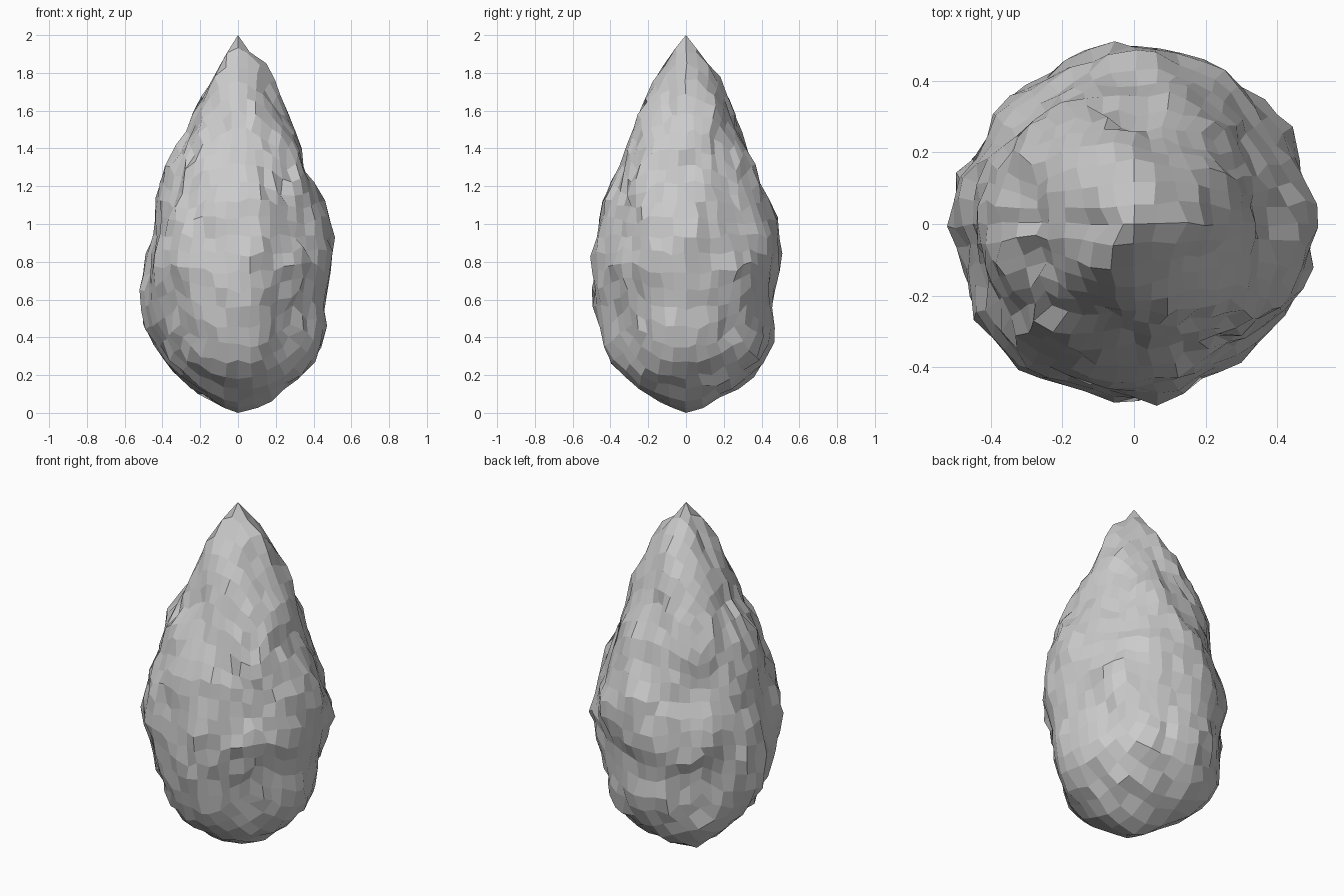
import bpy, bmesh, math, random
from mathutils import Vector, noise

if "Cube" in bpy.data.objects:
    bpy.data.objects.remove(bpy.data.objects["Cube"])

random.seed(4)

# Outline radius at each height, one profile per 45 degrees starting at +x
heights = [0, .03, .1, .2, .3, .45, .6, .8, .95, 1.1, 1.3, 1.45, 1.6, 1.8, 2]
profiles = [
    [0, .12, .22, .34, .43, .475, .48, .51, .51, .47, .36, .31, .26, .19, 0],
    [0, .11, .21, .33, .42, .43, .46, .52, .48, .41, .37, .32, .26, .16, 0],
    [0, .11, .22, .37, .45, .475, .465, .52, .50, .46, .39, .30, .275, .16, 0],
    [0, .12, .28, .40, .44, .46, .48, .52, .47, .42, .40, .34, .27, .14, 0],
    [0, .10, .21, .33, .42, .49, .52, .49, .455, .465, .39, .30, .25, .10, 0],
    [0, .10, .20, .32, .39, .43, .46, .52, .49, .44, .39, .32, .26, .17, 0],
    [0, .10, .20, .33, .42, .48, .52, .51, .47, .465, .35, .285, .26, .16, 0],
    [0, .11, .24, .37, .40, .42, .45, .51, .47, .44, .40, .35, .24, .14, 0],
]


def lookup(x, xs, ys):
    """Linear interpolation in a table."""
    for i in range(len(xs) - 1):
        if x <= xs[i + 1]:
            t = (x - xs[i]) / (xs[i + 1] - xs[i])
            return ys[i] + t * (ys[i + 1] - ys[i])
    return ys[-1]


def radius(z, angle):
    """Blend the outlines around the axis."""
    q = (angle / (math.pi / 4)) % 8
    i = int(q)
    t = q - i
    t = t * t * (3 - 2 * t)
    return (lookup(z, heights, profiles[i % 8]) * (1 - t)
            + lookup(z, heights, profiles[(i + 1) % 8]) * t)


# Length along the average outline, so the faces keep an even size
mean = [sum(p[i] for p in profiles) / 8 for i in range(len(heights))]
length = [0]
for i in range(1, len(heights)):
    length.append(length[-1] + math.hypot(heights[i] - heights[i - 1], mean[i] - mean[i - 1]))

# Foliage: a gridded cube rounded into the teardrop, with raised leafy clumps
bm = bmesh.new()
bmesh.ops.create_cube(bm, size=2)
bmesh.ops.subdivide_edges(bm, edges=bm.edges[:], cuts=11, use_grid_fill=True)
for v in bm.verts:
    d = Vector([math.tan(c * math.pi / 4) for c in v.co]).normalized()
    s = 1 - math.acos(max(-1, min(1, d.z))) / math.pi
    z = lookup(s * length[-1], length, heights)
    if math.hypot(d.x, d.y) < 1e-4:
        v.co = (0, 0, z)
        continue
    angle = math.atan2(d.y, d.x)
    base = radius(z, angle)
    p = Vector((math.cos(angle) * base, math.sin(angle) * base, z * 0.6))
    fade = min(1, base / 0.3)
    step = max(-1, min(1, 6 * noise.noise(p * 4 + Vector((7, 3, 5)))))
    r = base - 0.010 + fade * (0.012 * step + 0.014 * noise.noise(p * 8)
                               + random.uniform(-0.014, 0.010))
    if 0.05 < z < 1.95:
        z += random.uniform(-0.018, 0.018)
    a = angle + random.uniform(-0.03, 0.03)
    v.co = (max(r, 0.01) * math.cos(a), max(r, 0.01) * math.sin(a), z)

bmesh.ops.recalc_face_normals(bm, faces=bm.faces[:])
mesh = bpy.data.meshes.new("foliage")
bm.to_mesh(mesh)
bm.free()
foliage = bpy.data.objects.new("foliage", mesh)
bpy.context.collection.objects.link(foliage)
